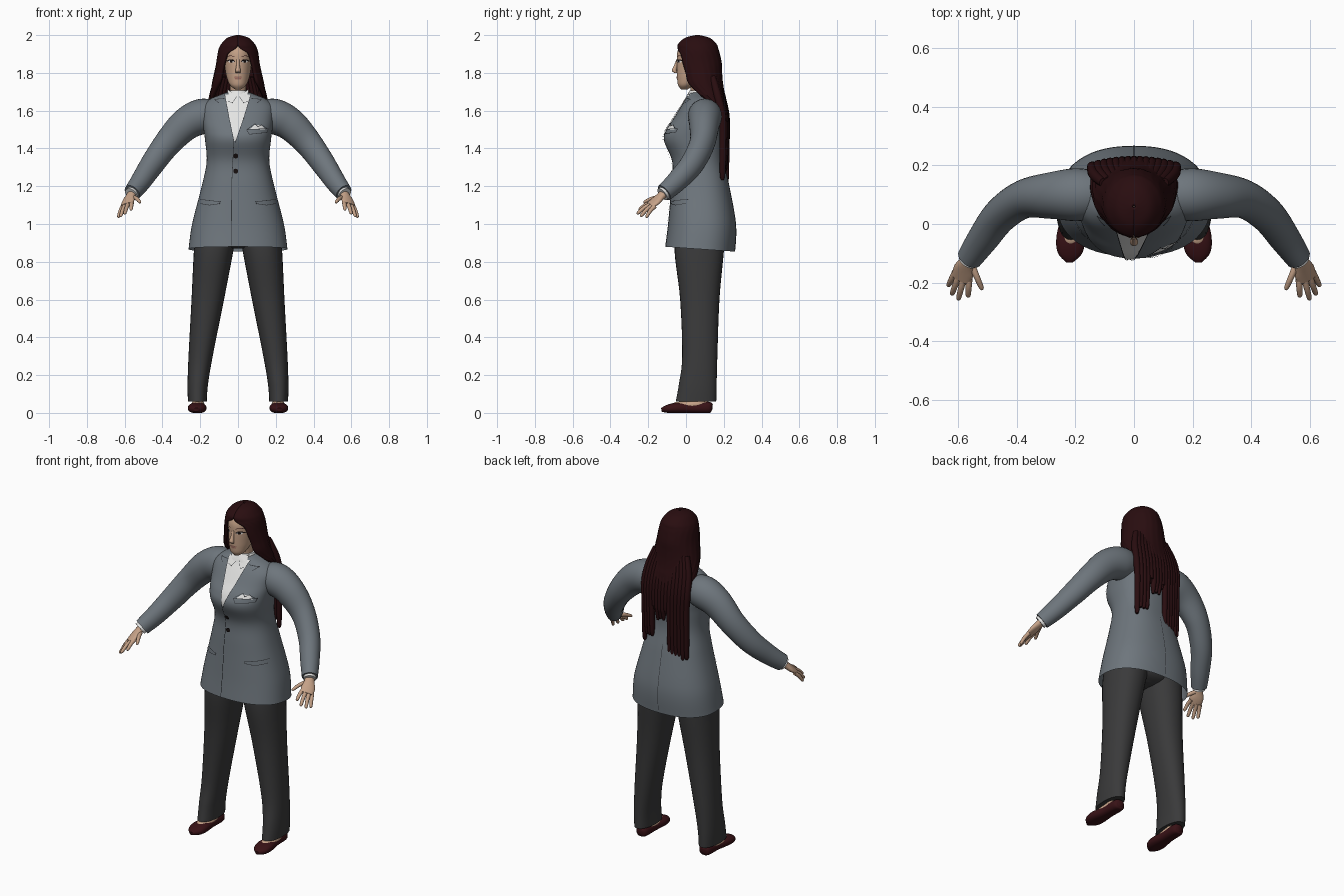
import bpy, bmesh, math, random
from mathutils import Vector

if "Cube" in bpy.data.objects:
    bpy.data.objects.remove(bpy.data.objects["Cube"])

random.seed(4)
MATS = {}
for nm, col in {
    "grey_wool": (0.155, 0.180, 0.203), "charcoal_cloth": (0.042, 0.042, 0.043),
    "dark_hair": (0.022, 0.004, 0.005), "skin": (0.56, 0.36, 0.245),
    "white_cotton": (0.78, 0.78, 0.77), "dark_red_leather": (0.04, 0.006, 0.008),
    "seam_dark": (0.03, 0.033, 0.038), "near_black": (0.008, 0.005, 0.005),
    "lip": (0.36, 0.17, 0.13),
}.items():
    MATS[nm] = bpy.data.materials.new(nm)
    MATS[nm].diffuse_color = (*col, 1)


def make(name, verts, faces, mat, mirror=False, angle=50):
    me = bpy.data.meshes.new(name)
    me.from_pydata([tuple(v) for v in verts], [], faces)
    me.materials.append(MATS[mat])
    bm = bmesh.new()
    bm.from_mesh(me)
    bmesh.ops.recalc_face_normals(bm, faces=bm.faces)
    bm.to_mesh(me)
    bm.free()
    ob = bpy.data.objects.new(name, me)
    bpy.context.collection.objects.link(ob)
    bpy.context.view_layer.objects.active = ob
    ob.select_set(True)
    bpy.ops.object.shade_smooth_by_angle(angle=math.radians(angle))
    ob.select_set(False)
    if mirror:
        ob.modifiers.new("mirror", "MIRROR").use_mirror_merge = False
    return ob


def spline(pts, n=6):
    """Catmull-Rom samples through tuples of any length."""
    out = []
    for i in range(len(pts) - 1):
        p = [pts[max(0, i - 1)], pts[i], pts[i + 1], pts[min(len(pts) - 1, i + 2)]]
        for k in range(n):
            t = k / n
            out.append([0.5 * (2 * b + (c - a) * t + (2 * a - 5 * b + 4 * c - d) * t * t
                        + (3 * b - a - 3 * c + d) * t ** 3) for a, b, c, d in zip(*p)])
    return out + [list(pts[-1])]


def loft(name, pts, mat, ref=(1, 0, 0), level=False, seg=32, power=2.0, caps=(1, 1),
         mirror=False, n=6, floor=None):
    """Sections are (x, y, z, half width, half depth)."""
    d = spline(pts, n)
    verts, faces = [], []
    for i, s in enumerate(d):
        c = Vector(s[:3])
        t = Vector(d[min(i + 1, len(d) - 1)][:3]) - Vector(d[max(i - 1, 0)][:3])
        t = Vector((0, 0, 1)) if level else t.normalized()
        u = Vector(ref)
        u = (u - t * u.dot(t)).normalized()
        v = t.cross(u)
        for k in range(seg):
            a = 2 * math.pi * k / seg
            ca, sa = math.cos(a), math.sin(a)
            p = c + u * (max(s[3], .001) * math.copysign(abs(ca) ** (2 / power), ca)) \
                + v * (max(s[4], .001) * math.copysign(abs(sa) ** (2 / power), sa))
            if floor is not None:
                p.z = max(p.z, floor)
            verts.append(p)
    for i in range(len(d) - 1):
        for k in range(seg):
            a, b = i * seg + k, i * seg + (k + 1) % seg
            faces.append((a, b, b + seg, a + seg))
    if caps[0]:
        faces.append(tuple(range(seg)))
    if caps[1]:
        faces.append(tuple(range(len(verts) - seg, len(verts))))
    return make(name, verts, faces, mat, mirror)


def surface(pts, power, side=-1, off=.004):
    """Returns a function placing (x, z) on the front or back of a level loft."""
    d = spline(pts)

    def at(x, z):
        i = 0
        while i < len(d) - 2 and d[i + 1][2] < z:
            i += 1
        a, b = d[i], d[i + 1]
        t = min(1, max(0, (z - a[2]) / (b[2] - a[2])))
        s = [p + (q - p) * t for p, q in zip(a, b)]
        r = max(0, 1 - min(1, abs(x / s[3])) ** power) ** (1 / power)
        return Vector((x, s[1] + side * (s[4] * r + off), z))
    return at


def line(name, path, at, mat="seam_dark", w=.003, mirror=False, m=10):
    verts = []
    for (x0, z0), (x1, z1) in zip(path, path[1:]):
        l = math.hypot(x1 - x0, z1 - z0)
        nx, nz = -(z1 - z0) / l * w / 2, (x1 - x0) / l * w / 2
        for k in range(m + 1):
            x, z = x0 + (x1 - x0) * k / m, z0 + (z1 - z0) * k / m
            verts += [at(x - nx, z - nz), at(x + nx, z + nz)]
    faces = [(i, i + 1, i + 3, i + 2) for i in range(0, len(verts) - 2, 2)]
    make(name, verts, faces, mat, mirror)


def disc(name, x, z, rx, rz, at, mat, mirror=False):
    vs = [at(x, z)] + [at(x + rx * math.cos(k * math.pi / 8), z + rz * math.sin(k * math.pi / 8))
                       for k in range(16)]
    make(name, vs, [(0, 1 + k, 1 + (k + 1) % 16) for k in range(16)], mat, mirror)


def patch(name, rows, at, mat, m=10, n=16):
    """Rows are (z, left x, right x), joined straight."""
    verts = []
    for (z0, l0, r0), (z1, l1, r1) in zip(rows, rows[1:]):
        for j in range(n + 1):
            t = j / n
            l, r = l0 + (l1 - l0) * t, r0 + (r1 - r0) * t
            verts += [at(l + (r - l) * k / m, z0 + (z1 - z0) * t) for k in range(m + 1)]
    q = m + 1
    faces = [(j * q + k, j * q + k + 1, j * q + q + k + 1, j * q + q + k)
             for j in range(len(verts) // q - 1) for k in range(m)]
    make(name, verts, faces, mat)


# Jacket body with flared hem
body = [(0, .075, .872, .262, .185), (0, .085, 1.0, .243, .18), (0, .076, 1.2, .192, .154),
        (0, .064, 1.33, .166, .137), (0, .042, 1.44, .174, .158), (0, .048, 1.5, .182, .152),
        (0, .065, 1.56, .19, .13), (0, .08, 1.62, .19, .108), (0, .085, 1.66, .15, .087),
        (0, .082, 1.685, .092, .072), (0, .08, 1.697, .06, .052)]
jacket = loft("jacket_body", body, "grey_wool", level=True, seg=56, power=2.35, caps=(0, 1))
for v in jacket.data.vertices:
    v.co.z -= .07 * v.co.y * min(1, max(0, (1 - v.co.z) / .12))
front, back = surface(body, 2.35), surface(body, 2.35, 1)
front_top = surface(body, 2.35, -1, .007)

# Sleeves
loft("sleeve", [(.10, .10, 1.575, .075, .075), (.19, .10, 1.57, .093, .09), (.28, .097, 1.525, .086, .08),
                (.375, .085, 1.425, .073, .066), (.455, .03, 1.315, .065, .06),
                (.515, -.05, 1.225, .056, .053), (.56, -.115, 1.165, .048, .044)],
     "grey_wool", ref=(0, 0, 1), mirror=True)
loft("shirt_cuff", [(.553, -.105, 1.174, .036, .033), (.566, -.125, 1.157, .038, .035)],
     "white_cotton", ref=(0, 0, 1), mirror=True, n=1, seg=20)

# Shirt opening, seams, pockets and buttons
patch("shirt_front", [(1.44, -.022, -.012), (1.56, -.047, .03), (1.685, -.07, .068)], front, "white_cotton")
line("left_lapel_edge", [(-.07, 1.685), (-.047, 1.56), (-.022, 1.44), (-.034, 1.2), (-.035, .885)], front_top)
line("right_lapel_edge", [(.068, 1.685), (.03, 1.56), (-.015, 1.43)], front_top)
line("lapel_notch", [(.07, 1.665), (.125, 1.66), (.10, 1.64)], front, mirror=True)
line("pocket_flap", [(.20, 1.13), (.095, 1.118), (.097, 1.108), (.15, 1.1), (.2, 1.108)], front, mirror=True)
line("back_vent", [(0, .87), (0, 1.25)], back)
line("breast_pocket", [(.045, 1.5), (.06, 1.475), (.155, 1.485), (.16, 1.505), (.045, 1.5)], front_top)
line("handkerchief_edge", [(.05, 1.503), (.09, 1.53), (.105, 1.515), (.125, 1.525), (.155, 1.505)], front_top)
patch("handkerchief", [(1.5, .06, .145), (1.523, .085, .125)], front, "white_cotton", n=4)
for z in (1.36, 1.28):
    disc("jacket_button", -.012, z, .013, .013, front_top, "near_black")
for i in range(3):
    c = Vector((.578 - .012 * i, -.075 + .02 * i, 1.19 + .017 * i))
    loft("cuff_button", [(c.x - .012, c.y - .008, c.z, .008, .008), (c.x, c.y, c.z, .007, .007)],
         "near_black", ref=(0, 0, 1), mirror=True, n=1, seg=10)

# Shirt collar
loft("shirt_collar", [(0, .065, 1.62, .075, .07), (0, .068, 1.67, .066, .068), (0, .073, 1.708, .053, .052)],
     "white_cotton", level=True)
make("collar_flap", [(.004, .006, 1.68), (.055, .03, 1.712), (.052, -.012, 1.65), (.03, -.02, 1.642)],
     [(0, 1, 2, 3)], "white_cotton", True)
collar = lambda x, z: Vector((x, -.022 + max(0, z - 1.642) * .7, z))
line("collar_edge", [(.004, 1.68), (.03, 1.642), (.052, 1.65)], collar, w=.002, mirror=True)

# Trousers
loft("trouser_leg", [(.215, .053, .06, .05, .107), (.213, .062, .15, .054, .1), (.198, .073, .3, .064, .093),
                     (.16, .073, .6, .086, .104), (.13, .07, .85, .104, .13), (.11, .08, 1.0, .11, .13)],
     "charcoal_cloth", level=True, mirror=True, power=2.2)
loft("trouser_seat", [(0, .075, .87, .05, .06), (0, .075, .91, .17, .12), (0, .08, 1.05, .19, .13)],
     "charcoal_cloth", level=True)

# Shoes and feet
loft("shoe", [(.21, .14, .028, .012, .015), (.21, .12, .029, .035, .03), (.212, .03, .026, .038, .027),
              (.216, -.05, .026, .049, .028), (.219, -.10, .021, .041, .021), (.22, -.13, .016, .012, .01)],
     "dark_red_leather", mirror=True, power=2.4, floor=0)
loft("foot", [(.212, .115, .045, .018, .015), (.212, .07, .045, .032, .028), (.214, 0, .04, .036, .022),
              (.216, -.055, .036, .03, .0205), (.216, -.07, .033, .01, .01)], "skin", mirror=True)
loft("ankle", [(.212, .07, .03, .03, .036), (.212, .07, .12, .03, .036)], "skin", mirror=True, n=1)

# Hands
across = (.06, .02, -.025)
loft("palm", [(.553, -.105, 1.172, .027, .022), (.568, -.13, 1.15, .027, .02), (.581, -.16, 1.122, .038, .017),
              (.59, -.19, 1.1, .036, .012)], "skin", ref=across, mirror=True, seg=20)
for nm, a, b in (("index_finger", (.562, -.18, 1.115), (.566, -.25, 1.075)),
                 ("middle_finger", (.58, -.18, 1.108), (.6, -.26, 1.054)),
                 ("ring_finger", (.597, -.175, 1.1), (.622, -.242, 1.04)),
                 ("little_finger", (.61, -.165, 1.094), (.634, -.212, 1.035)),
                 ("thumb", (.556, -.135, 1.142), (.517, -.225, 1.115))):
    a, b = Vector(a), Vector(b)
    mid = (a + b) / 2 + Vector((0, 0, .006))
    loft(nm, [(*a, .012, .012), (*mid, .0105, .0105), (*a.lerp(b, .9), .0085, .0085), (*b, .003, .003)],
         "skin", ref=across, mirror=True, seg=12, n=4)

# Head, neck and face
head = [(0, -.008, 1.713, .016, .018), (0, .0, 1.735, .042, .042), (0, .024, 1.77, .058, .071),
        (0, .042, 1.81, .067, .091), (0, .05, 1.86, .073, .099), (0, .053, 1.91, .073, .099),
        (0, .055, 1.95, .062, .08), (0, .058, 1.978, .03, .04)]
loft("head", head, "skin", level=True)
loft("neck", [(0, .075, 1.64, .046, .046), (0, .07, 1.70, .043, .044), (0, .06, 1.78, .045, .05)],
     "skin", level=True)
face, face_top = surface(head, 2, -1, .002), surface(head, 2, -1, .0035)
loft("nose", [(0, -.045, 1.872, .008, .006), (0, -.054, 1.84, .009, .009), (0, -.062, 1.813, .014, .013),
              (0, -.054, 1.8, .012, .008)], "skin", level=True, seg=16)
disc("eye_white", .036, 1.86, .015, .0065, face, "white_cotton", True)
disc("iris", .036, 1.86, .0075, .0065, face_top, "near_black", True)
line("eyelash", [(.018, 1.86), (.028, 1.868), (.044, 1.869), (.06, 1.862)], face_top, "near_black", .006, True)
line("eyebrow", [(.018, 1.885), (.04, 1.892), (.06, 1.884)], face, "dark_hair", .003, True)
disc("upper_lip", 0, 1.777, .022, .005, face, "lip")
disc("lower_lip", 0, 1.769, .018, .005, face, "lip")

# Hair cap: arc sheet open at the face, sections (centre y, z, half width, half depth, opening angle)
cap = spline([(.06, 1.993, .004, .004, 0), (.06, 1.979, .052, .06, 0), (.06, 1.95, .081, .094, 0),
              (.063, 1.928, .093, .1, 8), (.066, 1.9, .1, .105, 33), (.071, 1.85, .107, .11, 42),
              (.078, 1.8, .117, .105, 45), (.085, 1.75, .128, .102, 48), (.105, 1.7, .136, .09, 62),
              (.125, 1.66, .141, .08, 76), (.165, 1.59, .145, .05, 95)])
M, hv = 48, []
for cy, z, rx, ry, gap in cap:
    g = math.radians(max(gap, .3))
    for k in range(M + 1):
        a = g + (2 * math.pi - 2 * g) * k / M
        s = 1 + .012 * math.sin(k * 2.1) * min(1, (2 - z) * 8)
        hv.append((rx * s * math.sin(a), cy - ry * s * math.cos(a), z))
hf = [(i * (M + 1) + k, i * (M + 1) + k + 1, (i + 1) * (M + 1) + k + 1, (i + 1) * (M + 1) + k)
      for i in range(len(cap) - 1) for k in range(M)]
sheet = make("hair_cap", hv, hf, "dark_hair")
mod = sheet.modifiers.new("thickness", "SOLIDIFY")
mod.thickness, mod.offset = .016, 0

# Long back strands, shorter around the middle
for i in range(15):
    x = -.14 + .02 * i
    end = random.uniform(1.17, 1.24)
    if -.04 < x < .07:
        end = random.uniform(1.38, 1.45)
    elif x > .06:
        end += .05
    y = .215 - 1.0 * x * x
    loft("hair_strand", [(x * .75, y - .055, 1.78, .014, .016), (x * .97, y - .028, 1.68, .017, .02),
                         (x * 1.03, y - .005, 1.58, .017, .02), (x, y, 1.47, .016, .018),
                         (x, y - .002, end + .04, .013, .015), (x, y - .002, end, .007, .008)],
         "dark_hair", seg=12, n=4)

for m in bpy.data.materials:
    if m.users and not m.is_grease_pencil:
        m.use_nodes = True
        m.node_tree.nodes["Principled BSDF"].inputs["Base Color"].default_value = m.diffuse_color
